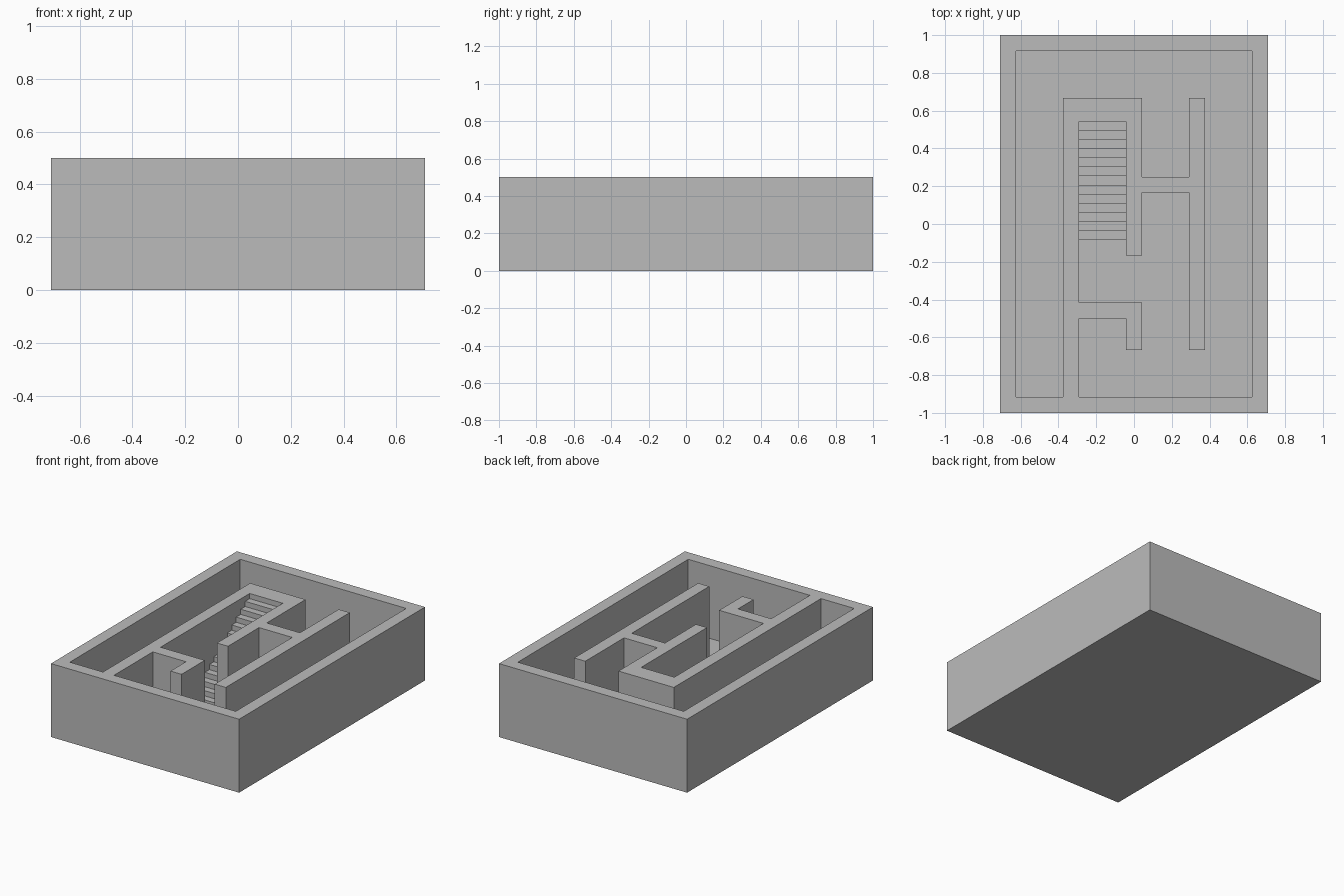
import bpy, bmesh

if "Cube" in bpy.data.objects:
    bpy.data.objects.remove(bpy.data.objects["Cube"])

U = 1 / 12            # plan module: one wall thickness
FLOOR = 0.005         # thin base slab
TOP = 0.5
HX, HY = 8.5, 12.0    # half plan size in modules

stone = bpy.data.materials.new("plain grey")
stone.diffuse_color = (0.5, 0.5, 0.5, 1)
stone.use_nodes = True
stone.node_tree.nodes["Principled BSDF"].inputs["Base Color"].default_value = stone.diffuse_color


def finish(bm, name):
    bmesh.ops.recalc_face_normals(bm, faces=bm.faces[:])
    mesh = bpy.data.meshes.new(name)
    bm.to_mesh(mesh)
    bm.free()
    mesh.materials.append(stone)
    obj = bpy.data.objects.new(name, mesh)
    bpy.context.collection.objects.link(obj)
    return obj


def extrude(bm, faces, vec):
    new = bmesh.ops.extrude_face_region(bm, geom=faces)["geom"]
    verts = [g for g in new if isinstance(g, bmesh.types.BMVert)]
    bmesh.ops.translate(bm, vec=vec, verts=verts)


# Base slab
bm = bmesh.new()
corners = [(-HX, -HY), (HX, -HY), (HX, HY), (-HX, HY)]
extrude(bm, [bm.faces.new([bm.verts.new((x * U, y * U, 0)) for x, y in corners])],
        (0, 0, FLOOR))
finish(bm, "floor_slab")

# Wall plan: rectangles (x0, x1, y0, y1) in modules
walls = [
    (-HX, HX, -HY, -HY + 1), (-HX, HX, HY - 1, HY),      # front and back
    (-HX, -HX + 1, -HY, HY), (HX - 1, HX, -HY, HY),      # sides
    (-4.5, -3.5, -11, 8),                                # long left partition
    (-4.5, 0.5, 6.5, 8),                                 # stair landing
    (-0.5, 0.5, -2, 8),                                  # wall beside stairs
    (0.5, 3.5, 2, 3),                                    # link wall
    (3.5, 4.5, -8, 8),                                   # right partition
    (-3.5, 0.5, -6, -5), (-0.5, 0.5, -8, -5),            # hooked partition
]
xs = sorted({v for w in walls for v in w[:2]})
ys = sorted({v for w in walls for v in w[2:]})

# Fill the plan cells covered by any wall, then raise them as one solid
bm = bmesh.new()
grid = {}


def vert(x, y):
    if (x, y) not in grid:
        grid[x, y] = bm.verts.new((x * U, y * U, FLOOR))
    return grid[x, y]


for x0, x1 in zip(xs, xs[1:]):
    for y0, y1 in zip(ys, ys[1:]):
        cx, cy = (x0 + x1) / 2, (y0 + y1) / 2
        if any(a < cx < b and c < cy < d for a, b, c, d in walls):
            bm.faces.new([vert(x0, y0), vert(x1, y0), vert(x1, y1), vert(x0, y1)])
extrude(bm, bm.faces[:], (0, 0, TOP - FLOOR))
finish(bm, "walls")

# Staircase: stepped side profile swept across the stairwell
TREADS = 13
start, end = -1.0 * U, 6.5 * U
run, rise = (end - start) / TREADS, (TOP - FLOOR) / (TREADS + 1)
profile = [(start, FLOOR)]
for i in range(TREADS):
    z = FLOOR + (i + 1) * rise
    profile += [(start + i * run, z), (start + (i + 1) * run, z)]
profile.append((end, FLOOR))
bm = bmesh.new()
side = bm.faces.new([bm.verts.new((-3.5 * U, y, z)) for y, z in profile])
extrude(bm, [side], (3 * U, 0, 0))
finish(bm, "staircase")
